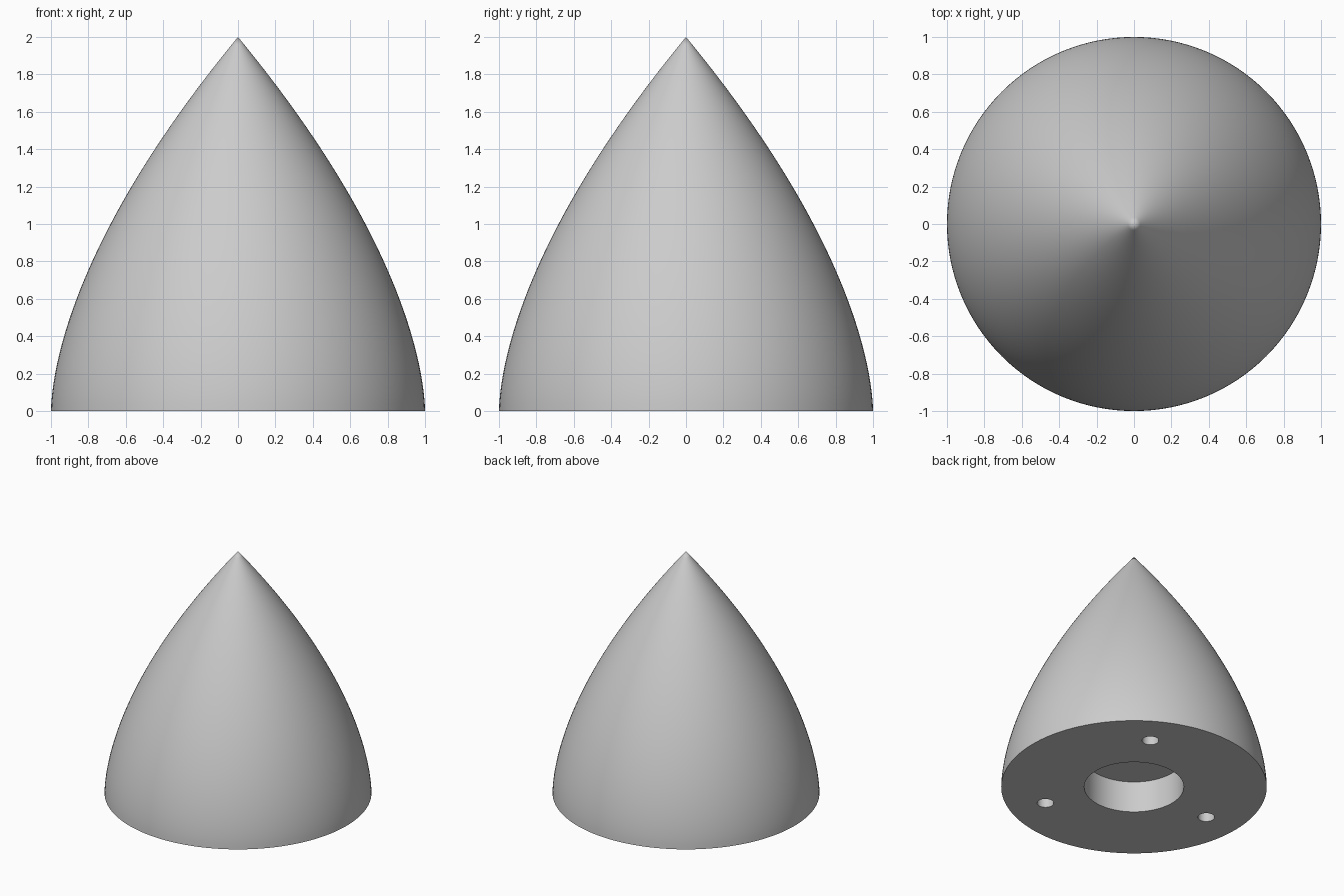
import bpy
import bmesh
from math import radians, cos, sin, tau

cube = bpy.data.objects.get("Cube")
if cube:
    bpy.data.objects.remove(cube, do_unlink=True)

HEIGHT = 2.0
BORE_RADIUS, BORE_DEPTH = 0.375, 0.26
BOLT_RADIUS, BOLT_DEPTH, BOLT_CIRCLE = 0.063, 0.26, 0.71

grey = bpy.data.materials.new("light grey")
grey.use_nodes = True
grey.diffuse_color = (0.6, 0.6, 0.6, 1)
grey.node_tree.nodes["Principled BSDF"].inputs["Base Color"].default_value = grey.diffuse_color


def lathe(name, profile, segments):
    """Spin an (r, z) profile around the z axis into a closed solid."""
    bm = bmesh.new()
    verts = [bm.verts.new((r, 0, z)) for r, z in profile]
    edges = [bm.edges.new(pair) for pair in zip(verts, verts[1:])]
    bmesh.ops.spin(bm, geom=verts + edges, cent=(0, 0, 0), axis=(0, 0, 1),
                   angle=tau, steps=segments, use_merge=False)
    bmesh.ops.remove_doubles(bm, verts=bm.verts, dist=1e-5)
    bmesh.ops.recalc_face_normals(bm, faces=bm.faces)
    mesh = bpy.data.meshes.new(name)
    bm.to_mesh(mesh)
    bm.free()
    mesh.materials.append(grey)
    obj = bpy.data.objects.new(name, mesh)
    bpy.context.collection.objects.link(obj)
    return obj


# Curved nose cone with a blind central bore in its flat base
steps = 48
curve = [(1 - (i / steps) ** 1.65, HEIGHT * i / steps) for i in range(steps + 1)]
bore = [(0, BORE_DEPTH), (BORE_RADIUS, BORE_DEPTH), (BORE_RADIUS, 0)]
cone = lathe("nose_cone", bore + curve, 128)

# Three blind bolt holes around the bore
cutters = []
for k in range(3):
    a = radians(60 + 120 * k)
    cutter = lathe("bolt_hole_cutter",
                   [(0, -0.1), (BOLT_RADIUS, -0.1), (BOLT_RADIUS, BOLT_DEPTH), (0, BOLT_DEPTH)], 32)
    cutter.location = (BOLT_CIRCLE * cos(a), BOLT_CIRCLE * sin(a), 0)
    cutter.hide_render = True
    cutters.append(cutter)
    mod = cone.modifiers.new("bolt_hole", 'BOOLEAN')
    mod.operation = 'DIFFERENCE'
    mod.solver = 'EXACT'
    mod.object = cutter

# Bake the holes, drop the cutters and smooth the curved faces
bpy.ops.object.select_all(action='DESELECT')
bpy.context.view_layer.objects.active = cone
cone.select_set(True)
for name in [m.name for m in cone.modifiers]:
    bpy.ops.object.modifier_apply(modifier=name)
for cutter in cutters:
    bpy.data.objects.remove(cutter, do_unlink=True)
bpy.ops.object.shade_smooth_by_angle(angle=radians(30))
